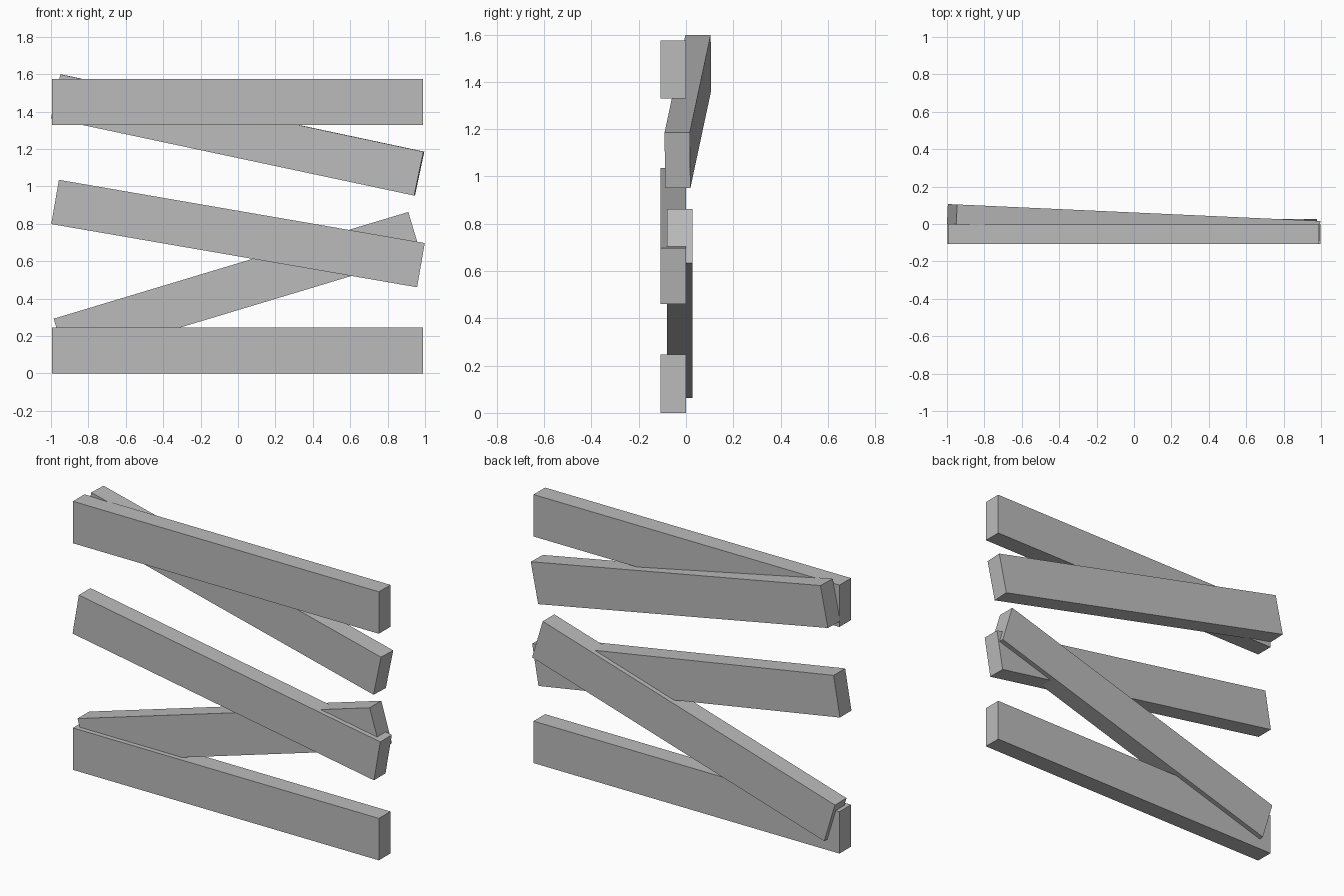
import bpy
from math import radians

if "Cube" in bpy.data.objects:
    bpy.data.objects.remove(bpy.data.objects["Cube"])

grey = bpy.data.materials.new("plain grey")
grey.diffuse_color = (0.5, 0.5, 0.5, 1)
grey.use_nodes = True
grey.node_tree.nodes["Principled BSDF"].inputs["Base Color"].default_value = grey.diffuse_color


def plank(name, centre, length, height, tilt=0, yaw=0, thickness=0.107):
    """Box plank; positive tilt lowers the right end, yaw turns it about z."""
    bpy.ops.mesh.primitive_cube_add(size=1, location=centre,
                                    rotation=(0, radians(tilt), radians(yaw)))
    ob = bpy.context.object
    ob.name = name
    ob.scale = (length, thickness, height)
    bpy.ops.object.transform_apply(location=False, rotation=False, scale=True)
    ob.data.materials.append(grey)
    return ob


# level planks at the bottom and top
plank("bottom_plank", (-0.003, -0.054, 0.123), 1.985, 0.246)
plank("top_plank", (-0.003, -0.054, 1.452), 1.985, 0.246)

# slanted planks between them
plank("rising_plank", (-0.003, -0.026, 0.463), 1.98, 0.24, tilt=-16.75)
plank("falling_plank", (0, -0.054, 0.748), 1.985, 0.24, tilt=9.8)
plank("loose_upper_plank", (-0.002, 0.008, 1.275), 1.987, 0.24, tilt=12, yaw=-2.6)
